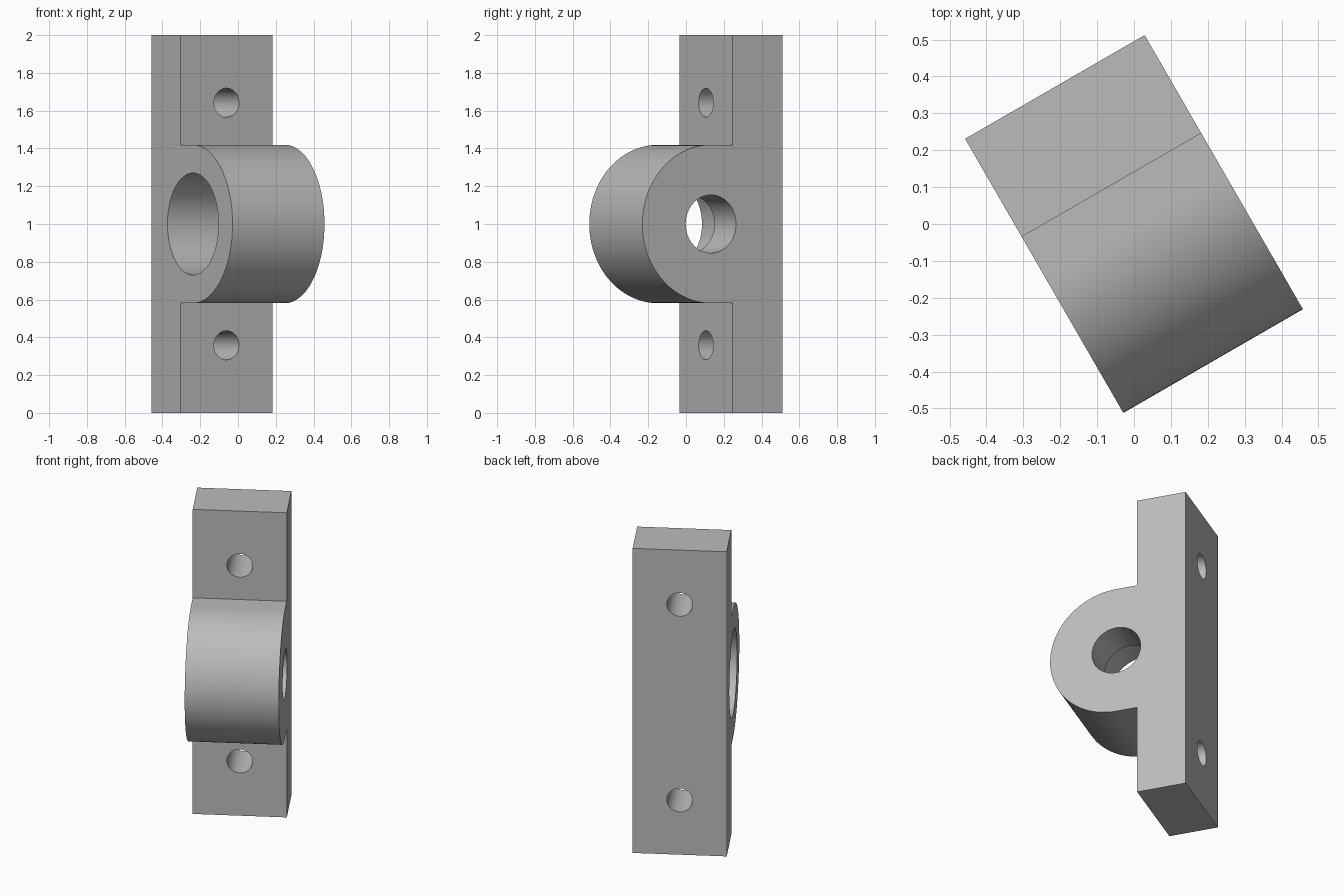
import bpy
import bmesh
from math import pi, sin, cos, radians
from mathutils import Matrix

if "Cube" in bpy.data.objects:
    bpy.data.objects.remove(bpy.data.objects["Cube"], do_unlink=True)

# Local frame: x across the width, y towards the back, z up
HALF_W, BACK, PLATE_FRONT = 0.281, 0.429, 0.122
BOSS_Y, BOSS_R, MID_Z, HEIGHT = -0.01, 0.419, 1.0, 2.0
BORE_R, BORE_DEPTH, SHAFT_R = 0.27, 0.333, 0.154
SCREW_R, SCREW_OFFSET = 0.077, 0.642
ARC_STEPS = 64

gray = bpy.data.materials.new("plain gray")
gray.use_nodes = True
color = (0.5, 0.5, 0.5, 1)
gray.diffuse_color = color
gray.node_tree.nodes["Principled BSDF"].inputs["Base Color"].default_value = color


def add_object(name, bm):
    mesh = bpy.data.meshes.new(name)
    bmesh.ops.recalc_face_normals(bm, faces=bm.faces)
    bm.to_mesh(mesh)
    bm.free()
    obj = bpy.data.objects.new(name, mesh)
    mesh.materials.append(gray)
    bpy.context.collection.objects.link(obj)
    return obj


def cut_cylinder(target, radius, start, end, axis, y=0.0, z=MID_Z):
    """Drill a round hole along the local x or y axis."""
    bm = bmesh.new()
    bmesh.ops.create_cone(bm, cap_ends=True, segments=64, radius1=radius,
                          radius2=radius, depth=end - start)
    middle = (start + end) / 2
    if axis == "X":
        place = Matrix.Translation((middle, y, z)) @ Matrix.Rotation(pi / 2, 4, "Y")
    else:
        place = Matrix.Translation((0, middle, z)) @ Matrix.Rotation(pi / 2, 4, "X")
    bmesh.ops.transform(bm, matrix=place, verts=bm.verts)
    cutter = add_object("hole_cutter", bm)
    cutter.hide_render = True
    mod = target.modifiers.new("hole", "BOOLEAN")
    mod.operation, mod.solver, mod.object = "DIFFERENCE", "EXACT", cutter
    bpy.context.view_layer.objects.active = target
    bpy.ops.object.modifier_apply(modifier=mod.name)
    bpy.data.objects.remove(cutter, do_unlink=True)


# Side profile: mounting plate with a rounded boss, extruded across the width
profile = [(PLATE_FRONT, 0), (BACK, 0), (BACK, HEIGHT), (PLATE_FRONT, HEIGHT),
           (PLATE_FRONT, MID_Z + BOSS_R)]
for i in range(ARC_STEPS + 1):
    a = pi * i / ARC_STEPS
    profile.append((BOSS_Y - BOSS_R * sin(a), MID_Z + BOSS_R * cos(a)))
profile.append((PLATE_FRONT, MID_Z - BOSS_R))

bm = bmesh.new()
side = bm.faces.new([bm.verts.new((-HALF_W, y, z)) for y, z in profile])
extruded = bmesh.ops.extrude_face_region(bm, geom=[side], use_keep_orig=True)
moved = [v for v in extruded["geom"] if isinstance(v, bmesh.types.BMVert)]
bmesh.ops.translate(bm, vec=(2 * HALF_W, 0, 0), verts=moved)
bracket = add_object("bearing_bracket", bm)

# Stepped bore through the boss
cut_cylinder(bracket, BORE_R, -HALF_W - 0.1, -HALF_W + BORE_DEPTH, "X", y=BOSS_Y)
cut_cylinder(bracket, SHAFT_R, -HALF_W, HALF_W + 0.1, "X", y=BOSS_Y)

# Screw holes above and below the boss
for sign in (-1, 1):
    cut_cylinder(bracket, SCREW_R, 0, BACK + 0.1, "Y", z=MID_Z + sign * SCREW_OFFSET)

# Turn the bracket and shade its round faces
bracket.data.transform(Matrix.Rotation(radians(30), 4, "Z"))
bpy.ops.object.select_all(action="DESELECT")
bracket.select_set(True)
bpy.context.view_layer.objects.active = bracket
bpy.ops.object.shade_smooth_by_angle(angle=radians(30))
